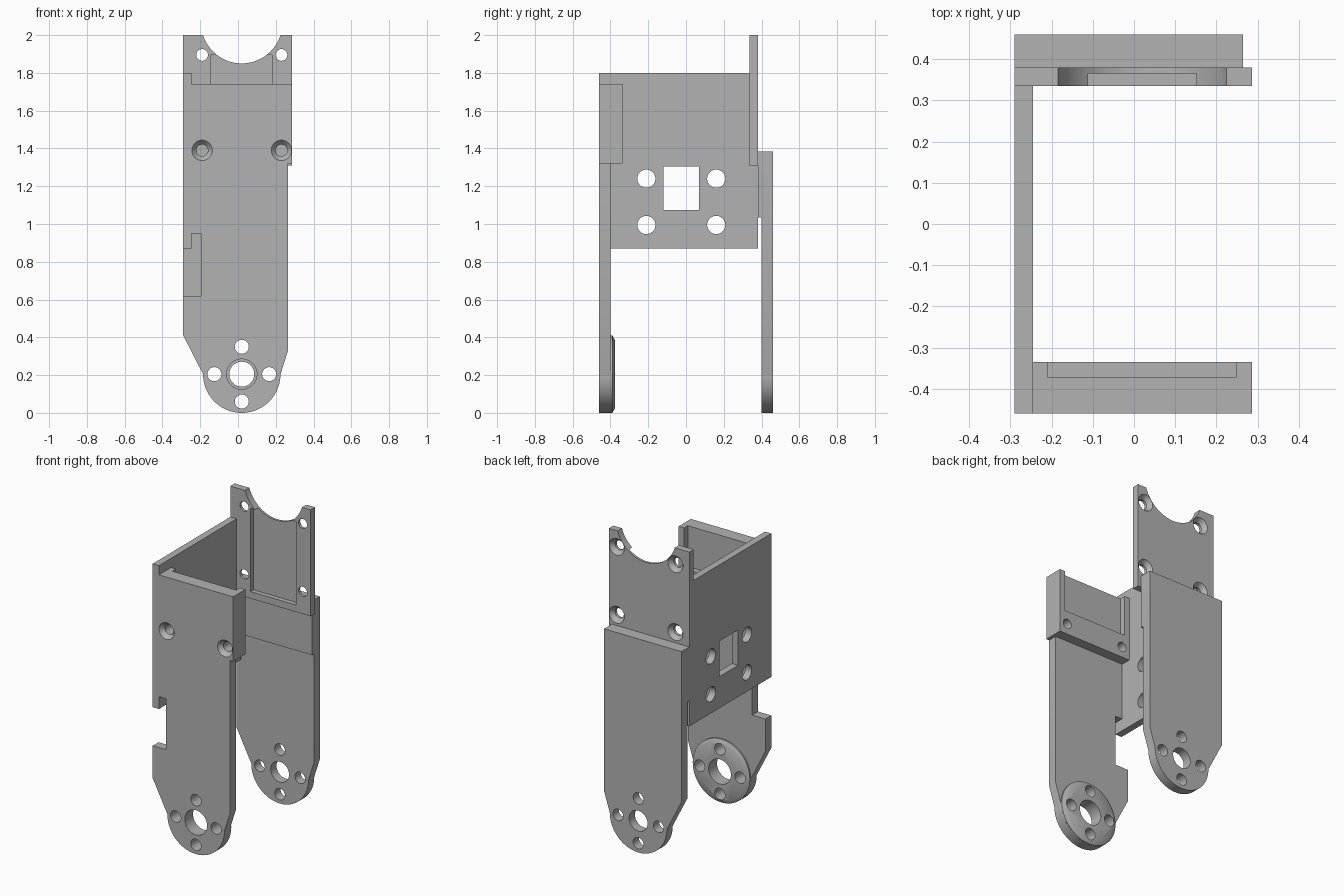
import bpy, bmesh
from math import sin, cos, pi

cube = bpy.data.objects.get("Cube")
if cube:
    bpy.data.objects.remove(cube, do_unlink=True)

grey = bpy.data.materials.new("plain grey")
grey.use_nodes = True
colour = (0.45, 0.45, 0.45, 1)
grey.diffuse_color = colour
grey.node_tree.nodes["Principled BSDF"].inputs["Base Color"].default_value = colour


def arc(u, v, r, start=0, end=2 * pi, n=48):
    """Points on a circle; a full turn leaves out the repeated last point."""
    count = n if end - start > 6 else n + 1
    return [(u + r * cos(start + (end - start) * i / n),
             v + r * sin(start + (end - start) * i / n)) for i in range(count)]


def rect(u0, u1, v0, v1):
    return [(u0, v0), (u1, v0), (u1, v1), (u0, v1)]


def loft(name, axis, rings):
    """Solid through rings of (depth, outline) along the x or y axis."""
    bm = bmesh.new()
    loops = [[bm.verts.new((d, u, v) if axis == "x" else (u, d, v))
              for u, v in pts] for d, pts in rings]
    for a, b in zip(loops, loops[1:]):
        for i in range(len(a)):
            j = (i + 1) % len(a)
            bm.faces.new((a[i], a[j], b[j], b[i]))
    bm.faces.new(loops[0])
    bm.faces.new(loops[-1])
    bmesh.ops.recalc_face_normals(bm, faces=bm.faces)
    mesh = bpy.data.meshes.new(name)
    bm.to_mesh(mesh)
    bm.free()
    mesh.materials.append(grey)
    ob = bpy.data.objects.new(name, mesh)
    bpy.context.collection.objects.link(ob)
    return ob


def prism(name, axis, lo, hi, pts):
    return loft(name, axis, [(lo, pts), (hi, pts)])


def finish(ob, cutters=()):
    """Cut the part, bake the result and smooth its round faces."""
    for c in cutters:
        mod = ob.modifiers.new("cut", "BOOLEAN")
        mod.operation, mod.solver, mod.object = "DIFFERENCE", "EXACT", c
    bpy.context.view_layer.update()
    graph = bpy.context.evaluated_depsgraph_get()
    mesh = bpy.data.meshes.new_from_object(ob.evaluated_get(graph))
    ob.modifiers.clear()
    ob.data = mesh
    for c in cutters:
        bpy.data.objects.remove(c, do_unlink=True)
    bpy.ops.object.select_all(action="DESELECT")
    ob.select_set(True)
    bpy.context.view_layer.objects.active = ob
    bpy.ops.object.shade_smooth_by_angle(angle=pi / 6)


CX, CZ, R = 0.02, 0.205, 0.205      # pivot centre and rounded end radius
SCREW_X = (-0.19, 0.23)


def pivot_holes(lo, hi, bore):
    spots = [(0, 0, bore)] + [(0.145 * a, 0.145 * b, 0.037)
                              for a, b in ((1, 0), (-1, 0), (0, 1), (0, -1))]
    return [prism("hole", "y", lo, hi, arc(CX + a, CZ + b, r)) for a, b, r in spots]


def screw_holes(z, face, inward):
    """Countersunk holes entering at the face and running inward along y."""
    steps = ((-0.02, 0.054), (0, 0.054), (0.027, 0.031), (0.2, 0.031))
    return [loft("screw", "y", [(face + inward * d, arc(x, z, r)) for d, r in steps])
            for x in SCREW_X]


rounded_end = arc(CX, CZ, R, pi, 2 * pi) + [(0.265, 0.33)]

# Front arm with the cable notch in its edge
front = rounded_end + [(0.265, 1.32), (0.287, 1.32), (0.287, 1.74), (-0.245, 1.74),
                       (-0.245, 0.95), (-0.195, 0.95), (-0.195, 0.62),
                       (-0.29, 0.62), (-0.29, 0.41)]
finish(prism("front_arm", "y", -0.46, -0.40, front),
       pivot_holes(-0.6, -0.3, 0.08) + screw_holes(1.39, -0.46, 1))

# Thick block behind the top of the front arm, with a pocket open upwards
finish(prism("front_block", "y", -0.40, -0.335, rect(-0.245, 0.287, 1.32, 1.74)),
       screw_holes(1.39, -0.46, 1)
       + [prism("pocket", "y", -0.373, -0.3, rect(-0.21, 0.248, 1.475, 1.8))])

# Bevelled pivot boss on the inner face of the front arm
finish(loft("pivot_boss", "y", [(-0.40, arc(CX, CZ, R)), (-0.39, arc(CX, CZ, R)),
                                (-0.375, arc(CX, CZ, 0.178))]),
       pivot_holes(-0.6, -0.3, 0.08))

# Side plate with a square window and four round holes
side = [(-0.46, 0.87), (0.38, 0.87), (0.38, 1.31), (0.335, 1.31), (0.335, 1.8), (-0.46, 1.8)]
finish(prism("side_plate", "x", -0.29, -0.245, side),
       [prism("window", "x", -0.4, -0.1, rect(-0.12, 0.07, 1.075, 1.305))]
       + [prism("hole", "x", -0.4, -0.1, arc(y, z, 0.048))
          for y in (-0.21, 0.16) for z in (0.995, 1.24)])

# Upper back plate with a round cut-out, shallow pocket and screw holes
finish(prism("back_upper_plate", "y", 0.335, 0.38, rect(-0.29, 0.287, 1.31, 2)),
       [prism("cutout", "y", 0.2, 0.5, arc(CX, 2.065, 0.215, n=64)),
        prism("pocket", "y", 0.3, 0.365, rect(-0.145, 0.18, 1.355, 1.895))]
       + screw_holes(1.895, 0.38, -1) + screw_holes(1.455, 0.38, -1))

# Back arm, thinner below the joint with the side plate
back = rounded_end + [(0.265, 1.385), (-0.29, 1.385), (-0.29, 0.41)]
finish(prism("back_arm", "y", 0.38, 0.46, back),
       [prism("relief", "y", 0.3, 0.40, rect(-0.5, 0.5, -0.2, 1.035))]
       + pivot_holes(0.3, 0.6, 0.066))
